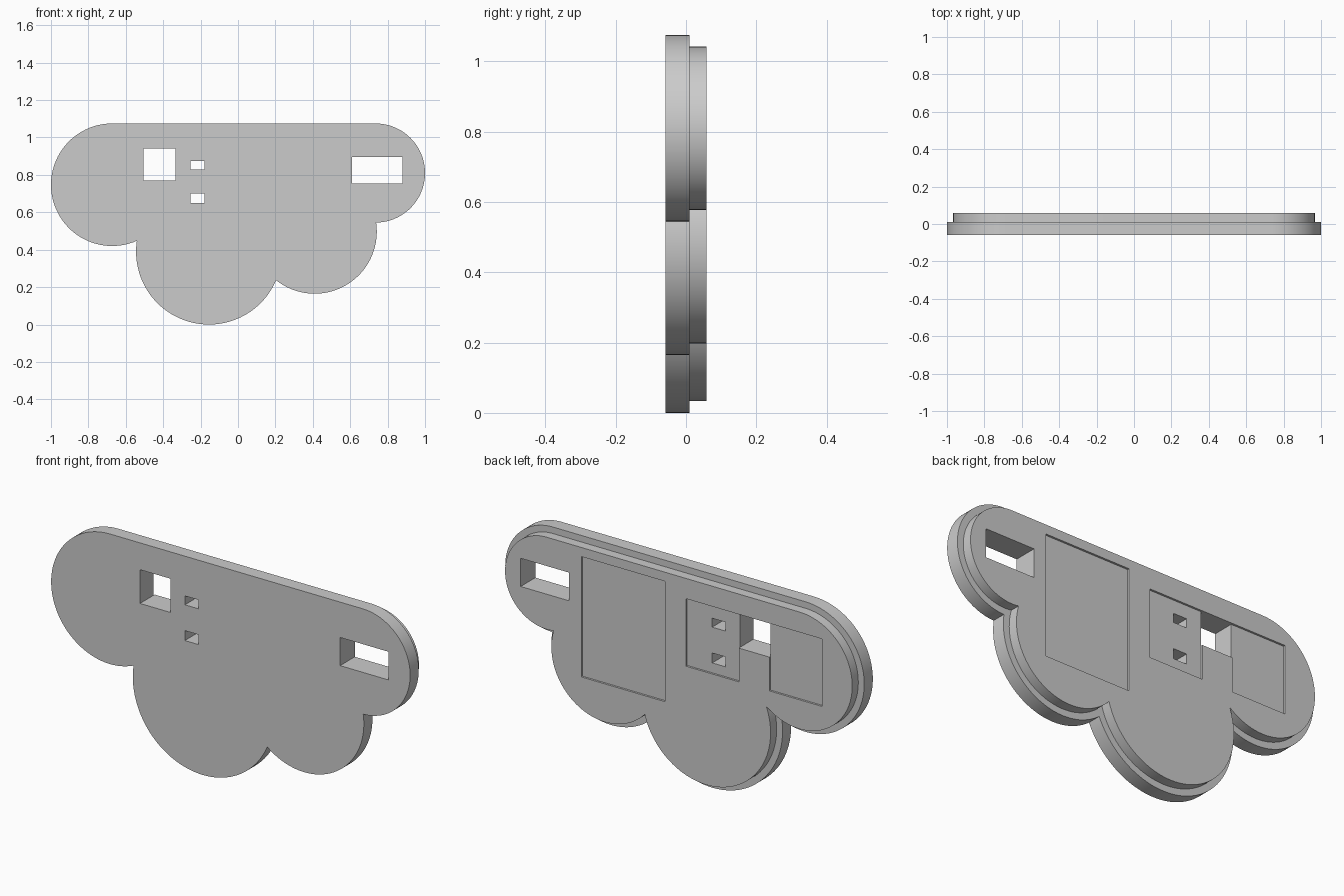
import bpy, bmesh, math
from mathutils import Vector
from mathutils.geometry import intersect_sphere_sphere_2d

if "Cube" in bpy.data.objects:
    bpy.data.objects.remove(bpy.data.objects["Cube"], do_unlink=True)

FRONT, STEP, BACK = -0.0585, 0.01, 0.0585
RIM = 0.033          # inset of the rear layer
POCKET = 0.01        # depth of the rear pockets

# Lobes of the outline, counter-clockwise from the upper +x end: x, z, radius
LOBES = [(0.735, 0.81, 0.265), (-0.6725, 0.7475, 0.3275),
         (-0.155, 0.39, 0.39), (0.41, 0.497, 0.332)]

grey = bpy.data.materials.new("plain_grey")
grey.use_nodes = True
colour = (0.6, 0.6, 0.6, 1)
grey.diffuse_color = colour
grey.node_tree.nodes["Principled BSDF"].inputs["Base Color"].default_value = colour


def outline(inset, steps=56):
    """Cloud-shaped outline made of four arcs and a straight top."""
    lobes = [(Vector((x, z)), r - inset) for x, z, r in LOBES]
    middle = Vector((0, 0.65))

    def notch(i, j):
        hits = intersect_sphere_sphere_2d(*lobes[i], *lobes[j])
        return max(hits, key=lambda p: (p - middle).length)

    tops = [c + Vector((0, r)) for c, r in lobes]
    joins = [(notch(3, 0), tops[0]), (tops[1], notch(1, 2)),
             (notch(1, 2), notch(2, 3)), (notch(2, 3), notch(3, 0))]
    points = []
    for k, ((c, r), (start, end)) in enumerate(zip(lobes, joins)):
        a = math.atan2(start.y - c.y, start.x - c.x)
        sweep = (math.atan2(end.y - c.y, end.x - c.x) - a) % math.tau
        count = steps + 1 if k == 0 else steps
        for i in range(count):
            t = a + sweep * i / steps
            points.append(c + r * Vector((math.cos(t), math.sin(t))))
    return points


def prism(name, points, y0, y1):
    """Extrude an x-z outline from y0 to y1."""
    bm = bmesh.new()
    face = bm.faces.new([bm.verts.new((p[0], y0, p[1])) for p in points])
    ext = bmesh.ops.extrude_face_region(bm, geom=[face])
    moved = [v for v in ext["geom"] if isinstance(v, bmesh.types.BMVert)]
    bmesh.ops.translate(bm, verts=moved, vec=(0, y1 - y0, 0))
    bmesh.ops.recalc_face_normals(bm, faces=bm.faces)
    mesh = bpy.data.meshes.new(name)
    bm.to_mesh(mesh)
    bm.free()
    mesh.materials.append(grey)
    obj = bpy.data.objects.new(name, mesh)
    bpy.context.collection.objects.link(obj)
    return obj


def combine(target, tool, operation):
    """Apply an exact boolean and discard the tool."""
    tool.hide_render = True
    mod = target.modifiers.new(tool.name, "BOOLEAN")
    mod.object, mod.operation, mod.solver = tool, operation, "EXACT"
    bpy.context.view_layer.objects.active = target
    bpy.ops.object.modifier_apply(modifier=mod.name)
    bpy.data.objects.remove(tool, do_unlink=True)


def cut(target, x0, x1, z0, z1, y0):
    corners = [(x0, z0), (x1, z0), (x1, z1), (x0, z1)]
    combine(target, prism("cutter", corners, y0, 0.2), "DIFFERENCE")


# Front plate with the smaller rear layer joined on
plate = prism("stepped_plate", outline(0), FRONT, STEP)
rear = prism("rear_layer", outline(RIM), STEP - 0.03, BACK)
combine(plate, rear, "UNION")

# Shallow rear pockets: one large, and two beside the square window
for x0, x1, z0, z1 in [(0.076, 0.542, 0.39, 0.996),
                       (-0.80, -0.505, 0.60, 0.94),
                       (-0.335, -0.04, 0.60, 0.94)]:
    cut(plate, x0, x1, z0, z1, BACK - POCKET)

# Windows and slots through the whole plate
for x0, x1, z0, z1 in [(-0.505, -0.335, 0.77, 0.94), (0.61, 0.88, 0.755, 0.897),
                       (-0.255, -0.18, 0.83, 0.875), (-0.255, -0.18, 0.65, 0.70)]:
    cut(plate, x0, x1, z0, z1, -0.2)

# Smooth the curved rim, keep the edges sharp
bpy.ops.object.select_all(action="DESELECT")
plate.select_set(True)
bpy.context.view_layer.objects.active = plate
bpy.ops.object.shade_smooth_by_angle(angle=math.radians(25))
